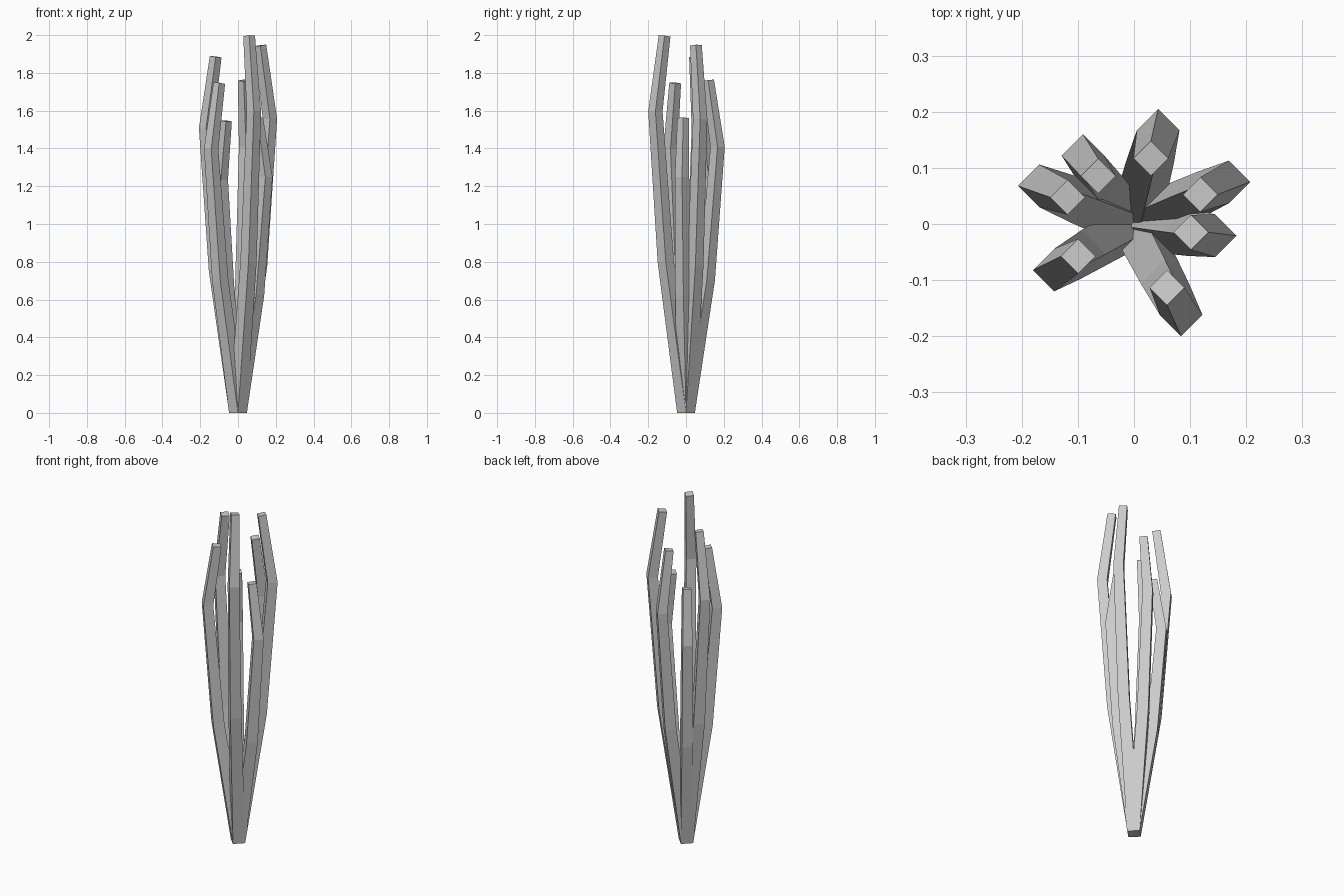
import bpy, bmesh
from mathutils import Vector

if "Cube" in bpy.data.objects:
    bpy.data.objects.remove(bpy.data.objects["Cube"])

# Each stalk: (x, y of the widest bend, height of the tip)
STALKS = [
    (0.084, -0.162, 2.00),
    (0.169, 0.075, 1.95),
    (-0.169, 0.068, 1.89),
    (0.043, 0.167, 1.765),
    (-0.142, -0.082, 1.75),
    (-0.091, 0.122, 1.55),
    (0.145, -0.021, 1.565),
]
# Rings: (fraction of height, fraction of lean, half diagonal of the square)
RINGS = [(0, 0, 0.047), (0.4, 0.66, 0.043), (0.8, 1.0, 0.038), (1.0, 0.7, 0.031)]


def stalk(name, x, y, h):
    bm = bmesh.new()
    lean = Vector((x, y))
    slopes = [0, 0.66 / 0.8 / h * 0.6, 0, -0.3 / 0.2 / h]  # ring tilt across the path
    top = h + slopes[-1] * 0.031 * lean.length
    rings = []
    for (t, l, r), s in zip(RINGS, slopes):
        ring = []
        for d in ((1, 0), (0, 1), (-1, 0), (0, -1)):
            off = Vector(d) * r
            p = lean * l + off
            ring.append(bm.verts.new((p.x, p.y, top * t - off.dot(lean) * s)))
        rings.append(ring)
    for a, b in zip(rings, rings[1:]):
        for i in range(4):
            j = (i + 1) % 4
            bm.faces.new((a[i], a[j], b[j], b[i]))
    bm.faces.new(rings[0][::-1])
    bm.faces.new(rings[-1])
    bmesh.ops.recalc_face_normals(bm, faces=bm.faces)
    me = bpy.data.meshes.new(name)
    bm.to_mesh(me)
    bm.free()
    bpy.context.collection.objects.link(bpy.data.objects.new(name, me))


# Cluster of bent, tapering square stalks sharing one base
for n, (x, y, h) in enumerate(STALKS, 1):
    stalk(f"stalk_{n}", x, y, h)
